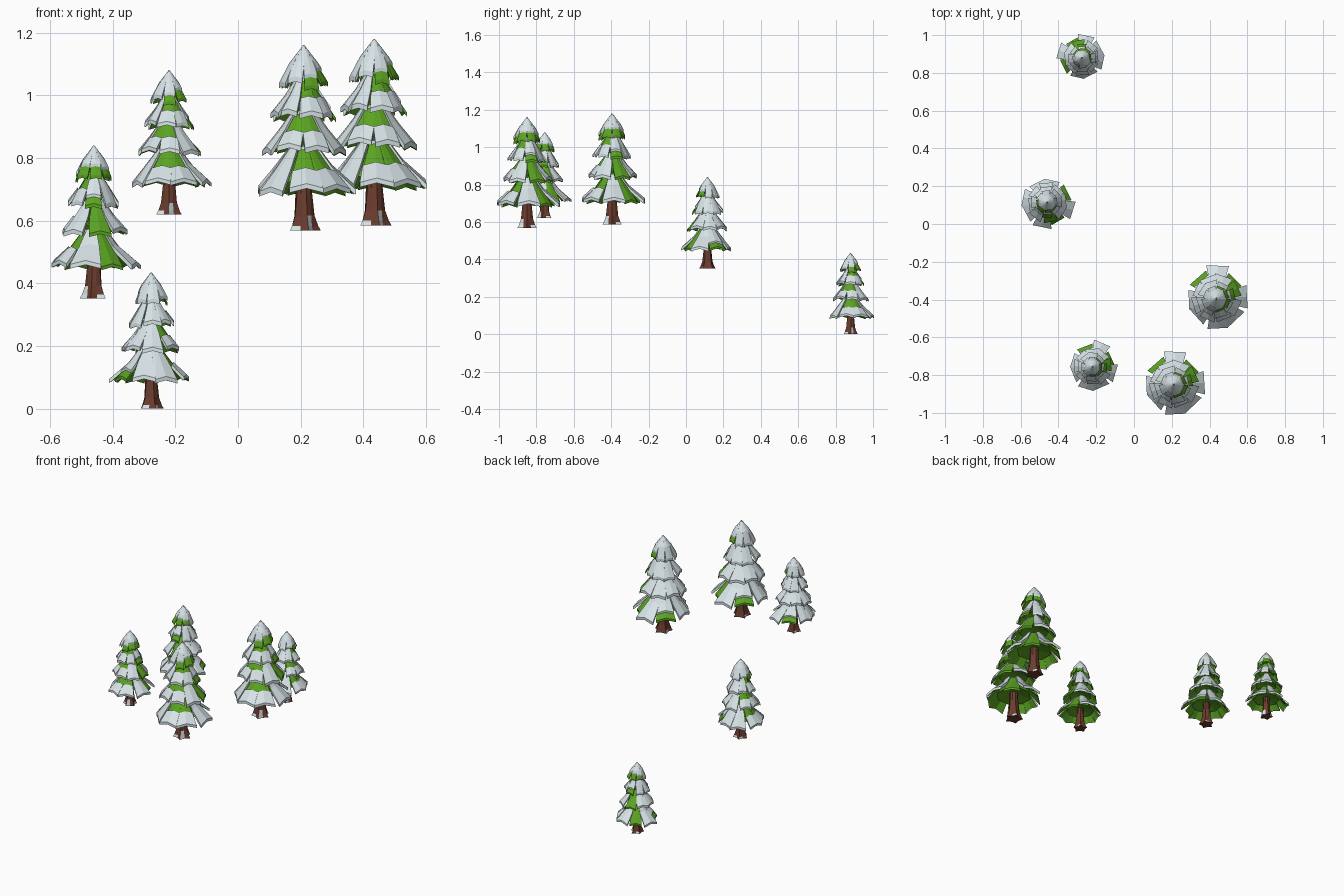
import bpy, bmesh, random
from math import sin, cos, pi, radians
from mathutils import Vector

if "Cube" in bpy.data.objects:
    bpy.data.objects.remove(bpy.data.objects["Cube"])

random.seed(4)


def material(name, color):
    m = bpy.data.materials.new(name)
    m.diffuse_color = (*color, 1)
    m.use_nodes = True
    m.node_tree.nodes["Principled BSDF"].inputs["Base Color"].default_value = m.diffuse_color
    return m


SNOW = material("snow white", (0.70, 0.79, 0.82))
GREEN = material("needle green", (0.105, 0.37, 0.016))
BROWN = material("bark brown", (0.15, 0.046, 0.027))


def polar(a, r, z, side=0.0):
    """Point at angle a and radius r, shifted sideways."""
    return Vector((r * cos(a) - side * sin(a), r * sin(a) + side * cos(a), z))


def finish(bm, name, *mats):
    bmesh.ops.recalc_face_normals(bm, faces=bm.faces)
    me = bpy.data.meshes.new(name)
    bm.to_mesh(me)
    bm.free()
    for m in mats:
        me.materials.append(m)
    return me


def rings(bm, loops):
    """Skin a stack of closed loops and cap both ends."""
    vs = [[bm.verts.new(p) for p in loop] for loop in loops]
    n = len(vs[0])
    faces = []
    for lo, hi in zip(vs, vs[1:]):
        for i in range(n):
            j = (i + 1) % n
            faces.append(bm.faces.new((lo[i], lo[j], hi[j], hi[i])))
    bm.faces.new(vs[0][::-1])
    bm.faces.new(vs[-1])
    return faces


def slab(bm, a, stations, thick):
    """Drooping bough: stations are (radius, z, half width) from trunk to tip."""
    loops = []
    for r, z, w in stations:
        fold = w * 0.25
        top = [polar(a, r, z - fold, -w), polar(a, r, z, 0), polar(a, r, z - fold, w)]
        drop = Vector((0, 0, -thick))
        loops.append(top + [p + drop for p in reversed(top)])
    rings(bm, loops)


def mix(p, q, t):
    return tuple(u + (v - u) * t for u, v in zip(p, q))


def lifted(p, dz, grow=1.0):
    return (p[0], p[1] + dz, p[2] * grow)


# tiers: rim z, rim radius, top z, top radius, angle offset,
#        bare boughs, boughs with snow on the tip only, boughs with a bare tip
TIERS = [
    (0.222, 0.245, 0.46, 0.075, 90, (7,), (4, 5), (1,)),
    (0.435, 0.200, 0.65, 0.060, 22, (0,), (5, 6), ()),
    (0.620, 0.152, 0.83, 0.040, 60, (), (5, 6), (7,)),
    (0.795, 0.114, 1.00, 0.003, 22, (), (), (0, 1, 6, 7)),
]
N = 8


def boughs_and_snow():
    green, snow = bmesh.new(), bmesh.new()
    for t, (z0, r0, z1, r1, off, bare, tip_only, bare_tip) in enumerate(TIERS):
        base = radians(off)
        cone = t == 3
        # closed body under the boughs
        body = []
        for r, z in ((0.04, z0 + 0.07), (r0 * 0.72, z0 + 0.04),
                     (r0 * 0.5, z0 + (z1 - z0) * 0.5), (r1, z1 - 0.03)):
            body.append([polar(base + 2 * pi * i / N + pi / N, r, z) for i in range(N)])
        rings(green, body)
        for i in range(N):
            a = base + 2 * pi * i / N + random.uniform(-0.08, 0.08) * (not cone)
            rt = r0 * random.uniform(0.95, 1.1)
            zt = z0 + random.uniform(-0.01, 0.02)
            if t == 0 and i in (0, 6):      # long low boughs
                rt = 0.29 if i == 0 else 0.272
            rm = r0 * 0.62
            zm = z0 + (z1 - z0) * 0.49
            # half widths close the gaps near the trunk and open them at the tip
            wt = rt * random.uniform(0.33, 0.40)
            top = (r1, z1 - 0.02, max(r1 * 0.43, 0.002))
            mid = (rm, zm, rm * 0.43)
            tip = (rt, zt, wt)
            covered = i not in bare and i not in bare_tip
            slab(green, a, [top, mid, mix(mid, tip, 0.95 if covered else 1)],
                 0.014 if covered else 0.022)
            # snow layer lying on top of the bough
            lift = 0.017
            peak = lifted(top, 0.02 if cone else lift, 1.03)
            snow_mid = lifted(mid, lift, 1.03)
            snow_tip = lifted((rt * 1.01, zt, wt), lift, 1.02)
            if i in tip_only:
                slab(snow, a, [mix(snow_mid, snow_tip, 0.15), snow_tip], 0.026)
            elif i in bare_tip:
                reach = (0.35 if i in (0, 7) else 0.6) if cone else 0.55
                slab(snow, a, [peak, snow_mid, mix(snow_mid, snow_tip, reach)], 0.022)
            elif i not in bare:
                slab(snow, a, [peak, snow_mid, snow_tip], 0.028)
    return finish(green, "boughs", GREEN), finish(snow, "snow", SNOW)


def trunk():
    bm = bmesh.new()
    loops = []
    n = 10
    # flared roots alternate long and short at the ground
    for z, r, flare in ((0, 0.076, 0.016), (0.025, 0.066, 0.012), (0.08, 0.054, 0.004),
                        (0.2, 0.045, 0), (0.34, 0.04, 0)):
        loops.append([polar(2 * pi * i / n, r + flare * (-1) ** i, z) for i in range(n)])
    faces = rings(bm, loops)
    # snow caught on some of the roots
    for k, f in enumerate(faces):
        ring, i = divmod(k, n)
        if (ring == 0 and i in (1, 4, 6, 8)) or (ring == 1 and i == 8):
            f.material_index = 1
    return finish(bm, "trunk", BROWN, SNOW)


green_mesh, snow_mesh = boughs_and_snow()
PARTS = {"trunk": trunk(), "boughs": green_mesh, "snow": snow_mesh}

# trees: x, y, ground z, height, turn
TREES = [
    (0.21, -0.85, 0.568, 0.592, 0),
    (0.435, -0.395, 0.585, 0.595, 0),
    (-0.22, -0.755, 0.620, 0.460, -20),
    (-0.46, 0.115, 0.352, 0.488, -105),
    (-0.277, 0.88, 0.0, 0.435, 75),
]
for k, (x, y, z, h, turn) in enumerate(TREES, 1):
    for part, mesh in PARTS.items():
        ob = bpy.data.objects.new(f"tree_{k}_{part}", mesh)
        ob.location = (x, y, z)
        ob.scale = (h, h, h)
        ob.rotation_euler.z = radians(turn)
        bpy.context.collection.objects.link(ob)
